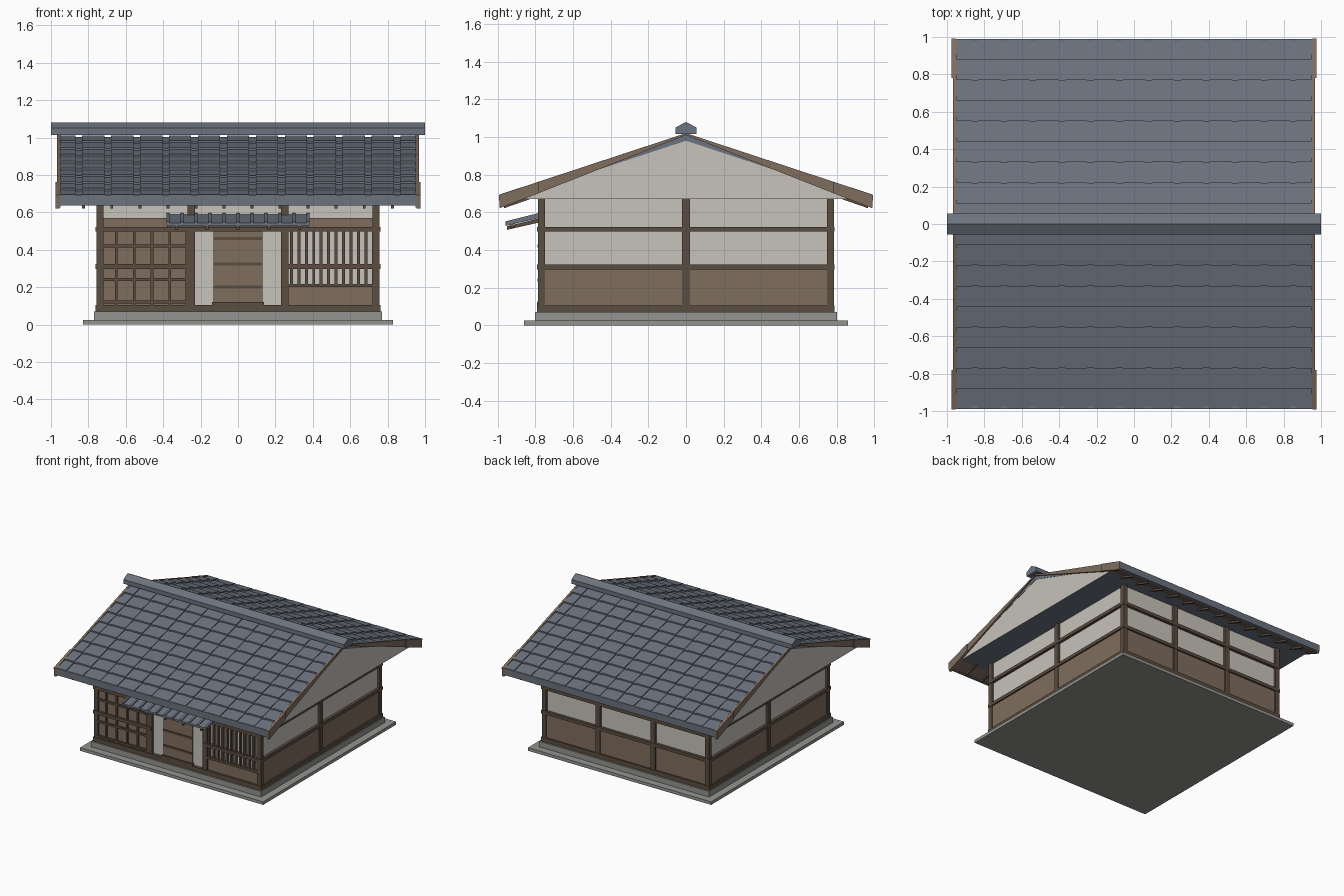
import bpy, bmesh

cube = bpy.data.objects.get("Cube")
if cube:
    bpy.data.objects.remove(cube)


def material(name, rgb):
    lin = [(c / 255 / 12.92) if c < 11 else ((c / 255 + 0.055) / 1.055) ** 2.4 for c in rgb]
    m = bpy.data.materials.new(name)
    m.use_nodes = True
    m.diffuse_color = (*lin, 1)
    m.node_tree.nodes["Principled BSDF"].inputs["Base Color"].default_value = (*lin, 1)
    return m


SLATE = material("slate tile", (107, 115, 126))
PLASTER = material("plaster", (198, 195, 186))
PANEL = material("wood panel", (128, 109, 94))
TIMBER = material("dark timber", (91, 77, 64))
STONE = material("stone", (148, 148, 145))


def build(name, mat, pieces):
    """Each piece is a (y, z) profile extruded from x0 to x1."""
    bm = bmesh.new()
    for profile, x0, x1 in pieces:
        a = [bm.verts.new((x0, y, z)) for y, z in profile]
        b = [bm.verts.new((x1, y, z)) for y, z in profile]
        bm.faces.new(a)
        bm.faces.new(b[::-1])
        for i in range(len(a)):
            j = (i + 1) % len(a)
            bm.faces.new((a[i], b[i], b[j], a[j]))
    bmesh.ops.recalc_face_normals(bm, faces=bm.faces)
    mesh = bpy.data.meshes.new(name)
    bm.to_mesh(mesh)
    bm.free()
    mesh.materials.append(mat)
    obj = bpy.data.objects.new(name, mesh)
    bpy.context.collection.objects.link(obj)
    return obj


def box(x0, x1, y0, y1, z0, z1):
    return [(y0, z0), (y1, z0), (y1, z1), (y0, z1)], x0, x1


def flip(profile, s):
    return [(y * s, z) for y, z in profile]


def both_ends(profile, x0, x1):
    return [(flip(profile, s), e * x0, e * x1) for s in (-1, 1) for e in (-1, 1)]


# Stone footing
build("ground_slab", STONE, [box(-0.83, 0.83, -0.86, 0.86, 0, 0.025)])
build("plinth", STONE, [box(-0.77, 0.77, -0.8, 0.8, 0.025, 0.07)])

# Walls and wooden wainscot
build("plaster_walls", PLASTER, [box(-0.74, 0.74, -0.765, 0.765, 0.07, 0.68)])
build("wainscot", PANEL, [box(s * 0.735, s * 0.75, -0.775, 0.775, 0.1, 0.31) for s in (-1, 1)]
      + [box(-0.745, 0.745, 0.76, 0.775, 0.1, 0.31)])

# Timber frame
posts = [box(sx * 0.72, sx * 0.757, sy * 0.748, sy * 0.785, 0.07, 0.675)
         for sx in (-1, 1) for sy in (-1, 1)]
posts += [box(s * 0.73, s * 0.757, -0.02, 0.02, 0.07, 0.675) for s in (-1, 1)]
posts += [box(x - 0.02, x + 0.02, s * 0.75, s * 0.785, 0.07, 0.675)
          for x in (-0.25, 0.25) for s in (-1, 1)]
build("posts", TIMBER, posts)
rails = []
for z0, z1 in ((0.07, 0.105), (0.297, 0.323), (0.497, 0.523)):
    rails += [box(s * 0.73, s * 0.762, -0.787, 0.787, z0, z1) for s in (-1, 1)]
    rails.append(box(-0.76, 0.76, 0.75, 0.788, z0, z1))
    if z0 == 0.297:
        rails += [box(s * 0.24, s * 0.76, -0.79, -0.75, z0, z1) for s in (-1, 1)]
    else:
        rails.append(box(-0.76, 0.76, -0.79, -0.75, z0, z1))
build("rails", TIMBER, rails)

# Front facade: panels, lattice, door, barred window
build("front_panels", PANEL, [box(-0.73, -0.26, -0.773, -0.75, 0.1, 0.5),
                              box(0.26, 0.73, -0.773, -0.75, 0.1, 0.205),
                              box(-0.73, 0.73, -0.775, -0.75, 0.52, 0.57)])
lattice = [box(x - 0.007, x + 0.007, -0.785, -0.77, 0.105, 0.5)
           for x in (-0.65, -0.555, -0.46, -0.365, -0.275)]
lattice += [box(-0.735, -0.265, -0.787, -0.77, z - 0.008, z + 0.008)
            for z in (0.12, 0.24, 0.42)]
build("left_lattice", TIMBER, lattice)
build("door", PANEL, [box(-0.13, 0.13, -0.776, -0.75, 0.1, 0.5)])
build("door_battens", TIMBER, [box(-0.13, 0.13, -0.784, -0.77, z - 0.008, z + 0.008)
                               for z in (0.2, 0.325, 0.46)]
      + [box(-0.14, 0.14, -0.79, -0.77, 0.1, 0.122)])
build("window_bars", TIMBER, [box(0.277 + i * 0.04, 0.293 + i * 0.04, -0.785, -0.765, 0.21, 0.5)
                              for i in range(12)]
      + [box(0.265, 0.735, -0.786, -0.765, 0.2, 0.218)])

# Roof body: plaster gables, timber eave soffit, slate elsewhere
half = [(0.97, 0.67), (0.97, 0.637), (0.87, 0.67)]
core = [(0, 0.993)] + half + flip(half[::-1], -1)
roof = build("roof_body", SLATE, [(core, -0.955, 0.955)])
roof.data.materials.append(PLASTER)
roof.data.materials.append(PANEL)
for f in roof.data.polygons:
    if abs(f.normal.x) > 0.9:
        f.material_index = 1
    elif f.normal.z < -0.5 and abs(f.normal.y) > 0.1:
        f.material_index = 2


def slope(y):
    return 1.02 - 0.33 * y


# Tile courses with raised cover tiles
courses, covers = [], []
for s in (-1, 1):
    for i in range(9):
        a, b = i * 0.11, min(i * 0.11 + 0.11, 0.985)
        course = [(a, slope(a) - 0.04), (a, slope(a) - 0.016),
                  (b, slope(b) - 0.006), (b, slope(b) - 0.04)]
        courses.append((flip(course, s), -0.957, 0.957))
        cover = [(a, slope(a) - 0.02), (a, slope(a) - 0.01),
                 (b + 0.003, slope(b)), (b + 0.003, slope(b) - 0.02)]
        covers += [(flip(cover, s), k * 0.155 - 0.06, k * 0.155 + 0.06) for k in range(-5, 6)]
        covers += [(flip(cover, s), e * 0.87, e * 0.955) for e in (-1, 1)]
build("tile_courses", SLATE, courses)
build("cover_tiles", SLATE, covers)

# Ridge cap
build("ridge_cap", SLATE, [([(-0.055, 1.015), (-0.055, 1.05), (0, 1.08),
                            (0.055, 1.05), (0.055, 1.015)], -1, 1)])

# Barge boards, their tails, eave fascia and rafters
barge = [(0, 1.02), (0.99, 0.694), (0.985, 0.626), (0.87, 0.667), (0, 1.01)]
build("barge_boards", PANEL, both_ends(barge, 0.95, 0.967))
tail = [(0.78, slope(0.78)), (0.993, slope(0.993)), (0.988, 0.622), (0.78, 0.702)]
build("barge_tails", PANEL, both_ends(tail, 0.955, 0.975))
build("eave_fascia", SLATE, [box(-0.974, 0.974, s * 0.965, s * 0.99, 0.637, 0.692)
                             for s in (-1, 1)])
rafter = [(0.77, 0.69), (0.965, 0.622), (0.965, 0.645), (0.77, 0.712)]
build("rafters", TIMBER, [(flip(rafter, s), x * 0.15 - 0.833, x * 0.15 - 0.817)
                          for s in (-1, 1) for x in range(12)])

# Entrance canopy
sheet = [(-0.77, 0.59), (-0.955, 0.543), (-0.955, 0.528), (-0.77, 0.572)]
build("canopy_roof", SLATE, [(sheet, -0.38, 0.38)])
rib = [(-0.775, 0.598), (-0.957, 0.552), (-0.957, 0.53), (-0.775, 0.58)]
build("canopy_ribs", SLATE, [(rib, k * 0.075 - 0.008, k * 0.075 + 0.008) for k in range(-5, 6)])
arm = [(-0.77, 0.57), (-0.95, 0.526), (-0.95, 0.507), (-0.77, 0.548)]
build("canopy_rafters", TIMBER, [(arm, k * 0.165 - 0.008, k * 0.165 + 0.008)
                                 for k in range(-2, 3)])
build("canopy_beam", TIMBER, [box(-0.38, 0.38, -0.93, -0.91, 0.516, 0.535)])
